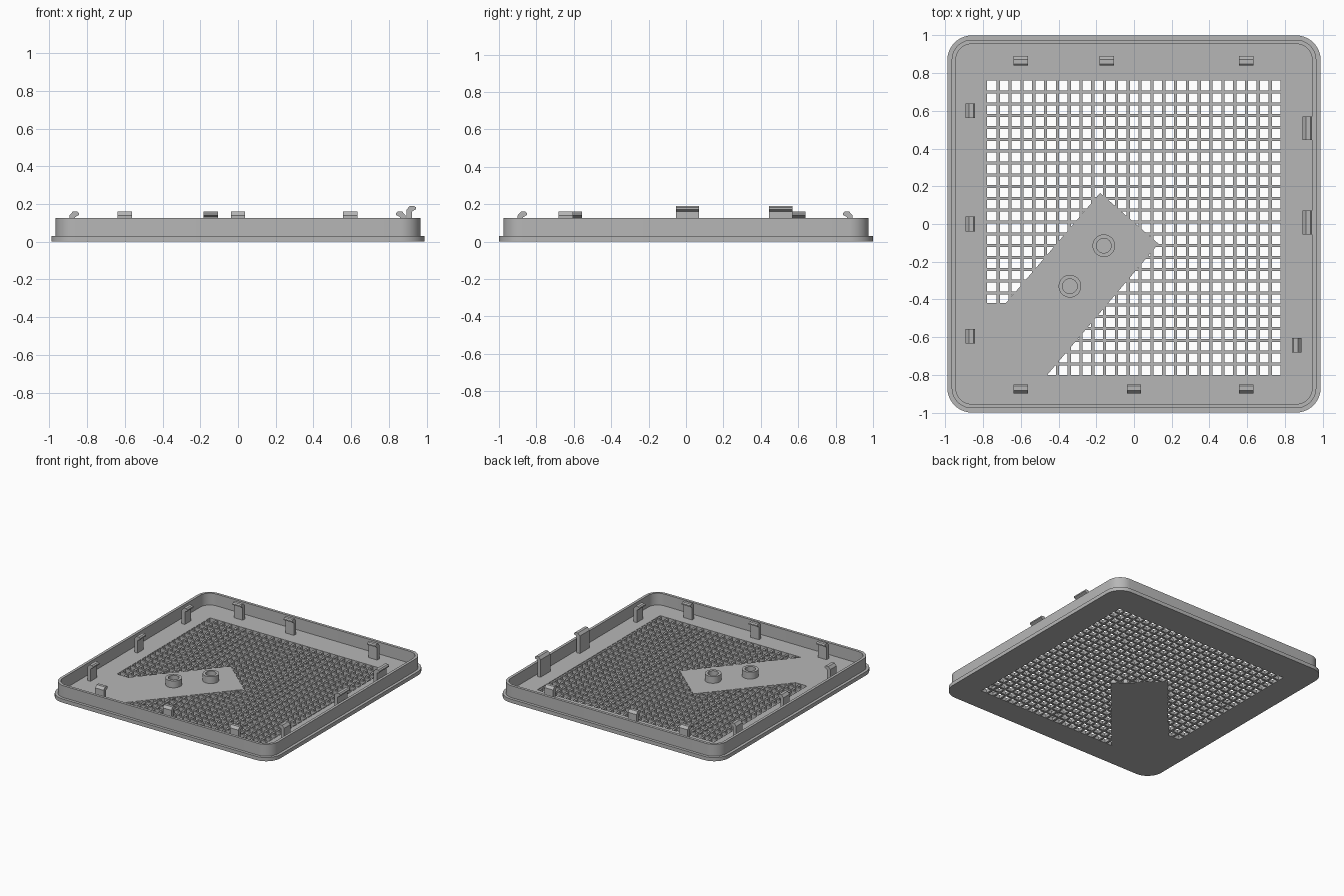
import bpy, bmesh
from math import pi, cos, sin, radians
from mathutils import Matrix, Vector

cube = bpy.data.objects.get("Cube")
if cube:
    bpy.data.objects.remove(cube)

grey = bpy.data.materials.new("plain grey")
grey.use_nodes = True
colour = (0.47, 0.47, 0.47, 1)
grey.diffuse_color = colour
grey.node_tree.nodes["Principled BSDF"].inputs["Base Color"].default_value = colour

FLOOR = 0.03


def finish(name, bm):
    """Turn a bmesh into a named, shaded object."""
    bmesh.ops.remove_doubles(bm, verts=bm.verts, dist=1e-5)
    bmesh.ops.recalc_face_normals(bm, faces=bm.faces)
    mesh = bpy.data.meshes.new(name)
    for f in bm.faces:
        f.smooth = True
    bm.to_mesh(mesh)
    bm.free()
    mesh.set_sharp_from_angle(angle=radians(30))
    mesh.materials.append(grey)
    obj = bpy.data.objects.new(name, mesh)
    bpy.context.collection.objects.link(obj)
    return obj


def slab(name, loops, z0, z1):
    """Flat plate between two heights; the later loops are holes."""
    curve = bpy.data.curves.new(name, 'CURVE')
    curve.dimensions = '2D'
    curve.fill_mode = 'BOTH'
    curve.extrude = (z1 - z0) / 2
    for pts in loops:
        spline = curve.splines.new('POLY')
        spline.points.add(len(pts) - 1)
        for p, (x, y) in zip(spline.points, pts):
            p.co = (x, y, 0, 1)
        spline.use_cyclic_u = True
    temp = bpy.data.objects.new("temp", curve)
    bpy.context.collection.objects.link(temp)
    graph = bpy.context.evaluated_depsgraph_get()
    mesh = bpy.data.meshes.new_from_object(temp.evaluated_get(graph))
    bm = bmesh.new()
    bm.from_mesh(mesh)
    bmesh.ops.translate(bm, verts=bm.verts, vec=(0, 0, (z0 + z1) / 2))
    bpy.data.objects.remove(temp)
    bpy.data.curves.remove(curve)
    bpy.data.meshes.remove(mesh)
    return finish(name, bm)


def rounded(hx, hy, r, n=10):
    """Rounded rectangle outline."""
    pts = []
    for q, (sx, sy) in enumerate([(1, 1), (-1, 1), (-1, -1), (1, -1)]):
        for i in range(n + 1):
            a = (q + i / n) * pi / 2
            pts.append((sx * (hx - r) + r * cos(a), sy * (hy - r) + r * sin(a)))
    return pts


def circle(cx, cy, r, n=32):
    return [(cx + r * cos(2 * pi * i / n), cy + r * sin(2 * pi * i / n)) for i in range(n)]


# Floor plate with the grille opening, leaving a diagonal mounting pad
opening = [(-0.78, 0.76), (0.79, 0.76), (0.79, -0.80), (-0.46, -0.80),
           (0.13, -0.105), (-0.18, 0.165), (-0.68, -0.42), (-0.78, -0.42)]
slab("floor_plate", [rounded(0.99, 1.0, 0.13), opening], 0, FLOOR)

# Upright wall just inside the edge of the plate
slab("rim_wall", [rounded(0.967, 0.977, 0.107), rounded(0.945, 0.955, 0.085)], FLOOR, 0.125)


# Grille bars, clipped to the opening
def spans(axis, c):
    """Stretches of the line (coordinate axis = c) that lie in the opening."""
    hits = []
    for p, q in zip(opening, opening[1:] + opening[:1]):
        if (p[axis] > c) != (q[axis] > c):
            t = (c - p[axis]) / (q[axis] - p[axis])
            hits.append(p[1 - axis] + t * (q[1 - axis] - p[1 - axis]))
    hits.sort()
    return zip(hits[::2], hits[1::2])


def grille(name, axis, centres, width, z0, z1):
    bm = bmesh.new()
    for c in centres:
        for a, b in spans(axis, c):
            size, mid = [0, 0, z1 - z0], [0, 0, (z0 + z1) / 2]
            size[axis], mid[axis] = width, c
            size[1 - axis], mid[1 - axis] = b - a + 0.02, (a + b) / 2
            m = Matrix.Translation(mid) @ Matrix.Diagonal((*size, 1))
            bmesh.ops.create_cube(bm, size=1, matrix=m)
    finish(name, bm)


PITCH = 0.0627
grille("grille_lengthwise_bars", 0, [-0.72 + PITCH * k for k in range(25)], 0.017, 0.001, 0.024)
grille("grille_crosswise_bars", 1, [0.70 - PITCH * k for k in range(24)], 0.016, 0.004, 0.029)

# Screw bosses on the pad
for i, (x, y) in enumerate([(-0.16, -0.115), (-0.34, -0.33)]):
    slab(f"screw_boss_{i + 1}", [circle(x, y, 0.06), circle(x, y, 0.039)], FLOOR, 0.085)


# Snap clips: a stem with a hooked nose, pointing along the given angle
def clip(name, x, y, angle, length, top):
    profile = [(-0.025, FLOOR), (0.003, FLOOR), (0.003, top - 0.03), (0.025, top - 0.018),
               (0.025, top - 0.008), (0.016, top), (-0.008, top), (-0.025, top - 0.02)]
    bm = bmesh.new()
    place = Matrix.Translation((x, y, 0)) @ Matrix.Rotation(angle, 4, 'Z')
    face = bm.faces.new([bm.verts.new(place @ Vector((u, -length / 2, z))) for u, z in profile])
    out = bmesh.ops.extrude_face_region(bm, geom=[face])
    moved = [g for g in out["geom"] if isinstance(g, bmesh.types.BMVert)]
    bmesh.ops.translate(bm, verts=moved, vec=place.to_3x3() @ Vector((0, length, 0)))
    finish(name, bm)


for i, x in enumerate([-0.6, -0.145, 0.595]):
    clip(f"back_clip_{i + 1}", x, 0.865, -pi / 2, 0.076, 0.16)
for i, x in enumerate([-0.6, 0, 0.595]):
    clip(f"front_clip_{i + 1}", x, -0.875, pi / 2, 0.076, 0.16)
for i, y in enumerate([-0.595, 0, 0.6]):
    clip(f"right_clip_{i + 1}", -0.868, y, 0, 0.078, 0.16)
clip("left_clip", 0.863, -0.643, pi, 0.078, 0.16)
for i, y in enumerate([0.008, 0.507]):
    clip(f"tall_left_clip_{i + 1}", 0.919, y, 0, 0.125, 0.19)
